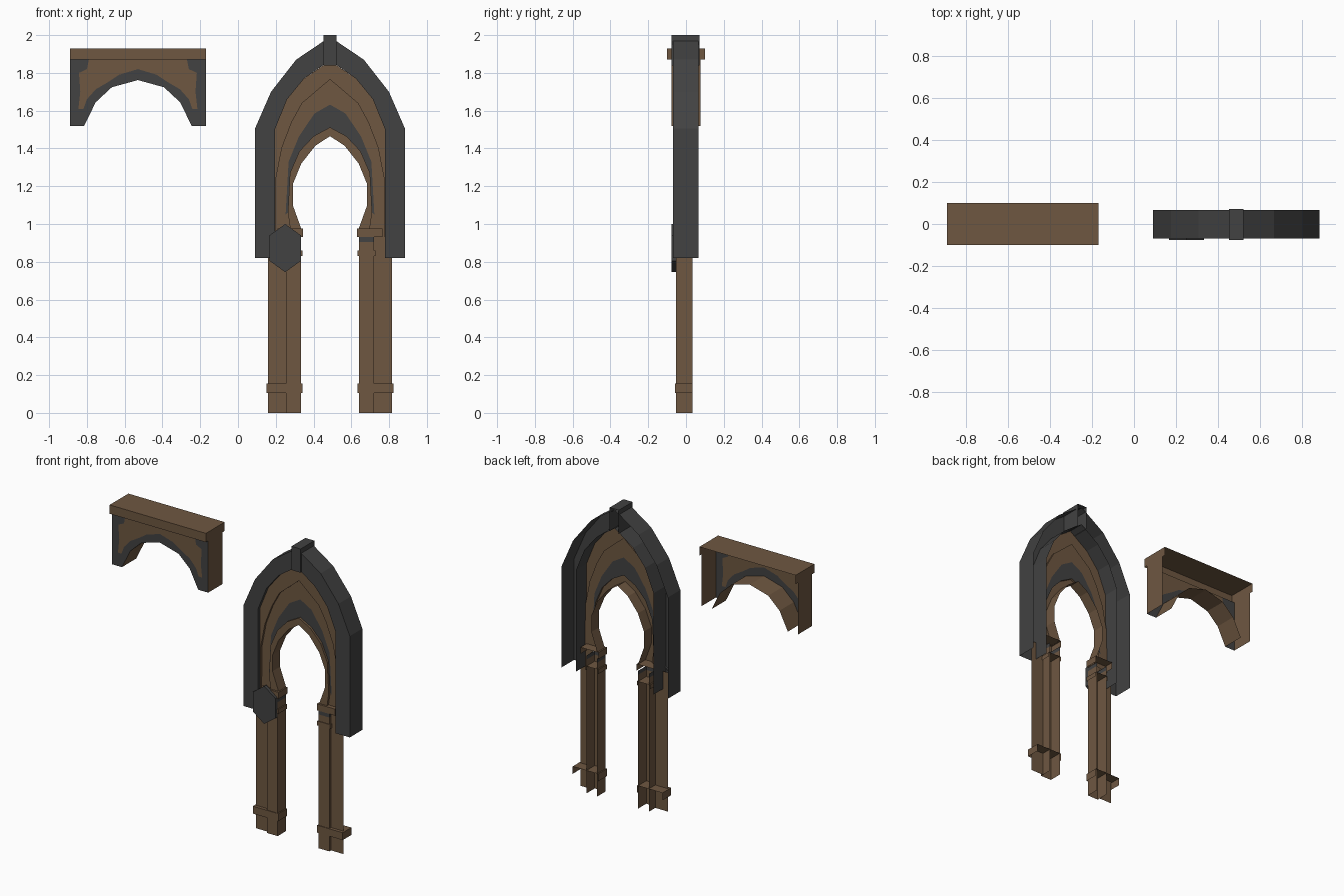
import bpy, bmesh

if "Cube" in bpy.data.objects:
    bpy.data.objects.remove(bpy.data.objects["Cube"])


def material(name, rgb):
    m = bpy.data.materials.new(name)
    m.diffuse_color = (*rgb, 1)
    m.use_nodes = True
    m.node_tree.nodes["Principled BSDF"].inputs["Base Color"].default_value = m.diffuse_color
    return m


BROWN, DARK = 0, 1
MATS = [material("brown stone", (0.158, 0.096, 0.053)),
        material("dark grey stone", (0.054, 0.054, 0.054))]
CX = 0.487      # axis of the pointed arch
BX = -0.53      # axis of the small bracket arch


def build(name, polys):
    """polys: list of (points, material slot)"""
    bm = bmesh.new()
    for pts, mat in polys:
        f = bm.faces.new([bm.verts.new(p) for p in pts])
        f.material_index = mat
    bmesh.ops.remove_doubles(bm, verts=bm.verts, dist=0.0005)
    bmesh.ops.recalc_face_normals(bm, faces=bm.faces)
    me = bpy.data.meshes.new(name)
    bm.to_mesh(me)
    bm.free()
    for m in MATS:
        me.materials.append(m)
    ob = bpy.data.objects.new(name, me)
    bpy.context.collection.objects.link(ob)
    return ob


def mirror(half, c):
    """complete a left half path across the vertical axis x = c"""
    return half + [(2 * c - x, z) for x, z in reversed(half[:-1])]


def plane(path, y):
    return [(x, y, z) for x, z in path]


def wall(path, y0, y1, mat):
    """sheet running from y0 to y1 along a front-view path"""
    return [([(a[0], y0, a[1]), (b[0], y0, b[1]), (b[0], y1, b[1]), (a[0], y1, a[1])], mat)
            for a, b in zip(path, path[1:])]


def ring(pa, ya, pb, yb, mat):
    """strip between two front-view paths with equal point counts"""
    out = []
    for i in range(len(pa) - 1):
        m = mat(i, len(pa) - 1) if callable(mat) else mat
        out.append(([(pa[i][0], ya, pa[i][1]), (pa[i + 1][0], ya, pa[i + 1][1]),
                     (pb[i + 1][0], yb, pb[i + 1][1]), (pb[i][0], yb, pb[i][1])], m))
    return out


def open_box(x0, x1, y0, y1, z0, z1, mat, sides="fulr"):
    """box with chosen faces: f front, u top, l left, r right"""
    faces = {
        "f": [(x0, y0, z0), (x1, y0, z0), (x1, y0, z1), (x0, y0, z1)],
        "u": [(x0, y0, z1), (x1, y0, z1), (x1, y1, z1), (x0, y1, z1)],
        "l": [(x0, y1, z0), (x0, y0, z0), (x0, y0, z1), (x0, y1, z1)],
        "r": [(x1, y0, z0), (x1, y1, z0), (x1, y1, z1), (x1, y0, z1)],
    }
    return [(faces[s], mat) for s in sides]


# --- small bracket arch: slab on top, open at the back -------------------
build("bracket_slab", open_box(-0.89, -0.17, -0.10, 0.10, 1.87, 1.93, BROWN))

soffit = [(-0.815, 1.52), (-0.753, 1.645), (-0.668, 1.724), (BX, 1.762)]
edge = [(BX, 1.82), (-0.63, 1.79), (-0.69, 1.75), (-0.753, 1.713), (-0.80, 1.66),
        (-0.818, 1.61), (-0.845, 1.61), (-0.835, 1.70), (-0.842, 1.80),
        (-0.80, 1.82), (-0.79, 1.87)]
polys = []
for s in (1, -1):
    flip = lambda pts: [(BX + s * (x - BX), z) for x, z in pts]
    polys.append((plane(flip([(-0.89, 1.87), (-0.89, 1.52)] + soffit + edge), -0.076), DARK))
    polys.append((plane(flip(edge + [(BX, 1.87)]), -0.076), BROWN))
    polys += wall(flip([(-0.89, 1.87), (-0.89, 1.52)]), -0.076, 0.076, BROWN)
polys += wall(mirror(soffit, BX), -0.076, 0.076, BROWN)
build("bracket_arch", polys)

# --- dark hood over the pointed arch --------------------------------------
outer = mirror([(0.09, 0.82), (0.09, 1.505), (0.175, 1.70), (0.308, 1.87),
                (0.456, 1.97), (CX, 1.985)], CX)
inner = mirror([(0.197, 0.82), (0.197, 1.505), (0.26, 1.66), (0.35, 1.77),
                (0.456, 1.845), (CX, 1.865)], CX)
build("hood", ring(outer, -0.068, inner, -0.068, DARK)
      + wall(outer, -0.068, 0.066, DARK) + wall(inner, -0.068, 0.066, DARK))

# keystone
key = open_box(CX - 0.034, CX + 0.034, -0.076, 0.072, 1.84, 2.0, DARK)
build("keystone", key)

# --- stepped brown infill with dark crescent ------------------------------
frame = mirror([(0.197, 0.93), (0.197, 1.236), (0.197, 1.505), (0.26, 1.66),
                (0.35, 1.77), (CX, 1.865)], CX)
step = mirror([(0.198, 0.93), (0.20, 1.236), (0.233, 1.405), (0.285, 1.54),
               (0.34, 1.64), (CX, 1.765)], CX)
crescent = mirror([(0.24, 0.94), (0.252, 1.05), (0.268, 1.33), (0.323, 1.464),
                   (0.405, 1.585), (CX, 1.632)], CX)
band = mirror([(0.28, 0.95), (0.264, 1.06), (0.275, 1.27), (0.325, 1.385),
               (0.40, 1.465), (CX, 1.512)], CX)
opening = mirror([(0.335, 0.975), (0.29, 1.10), (0.29, 1.21), (0.335, 1.32),
                  (0.41, 1.415), (CX, 1.465)], CX)
dark_top = lambda i, n: BROWN if i in (0, n - 1) else DARK
build("arch_infill",
      ring(frame, -0.045, step, -0.045, BROWN)
      + wall(step, -0.045, -0.03, BROWN)
      + ring(step, -0.03, crescent, -0.03, BROWN)
      + ring(crescent, -0.03, band, -0.03, dark_top)
      + wall(band, -0.03, -0.045, BROWN)
      + ring(band, -0.045, opening, -0.045, BROWN)
      + wall(opening, -0.045, 0.035, BROWN))

# --- columns, mirrored about the arch axis --------------------------------
for side, s in (("right", 1), ("left", -1)):
    def col(x0, x1, *rest):
        a, b = sorted((CX + s * (x0 - CX), CX + s * (x1 - CX)))
        return open_box(a, b, *rest)
    build(side + "_pilaster", col(0.72, 0.815, -0.035, 0.035, 0, 0.94, BROWN, "f"))
    build(side + "_shaft", col(0.64, 0.72, -0.053, 0.035, 0, 0.905, BROWN, "flr")
          + col(0.64, 0.72, -0.053, 0.035, 0.905, 0.932, DARK, "flr"))
    build(side + "_base_band", col(0.632, 0.823, -0.057, 0.035, 0.105, 0.155, BROWN))
    build(side + "_neck_ring", col(0.632, 0.728, -0.057, 0.035, 0.83, 0.86, BROWN))
    build(side + "_impost", col(0.63, 0.765, -0.058, 0.035, 0.932, 0.976, BROWN))

# --- hexagonal boss on the left -------------------------------------------
hexa = [(0.25, 1.0), (0.333, 0.94), (0.333, 0.805), (0.25, 0.745), (0.167, 0.805), (0.167, 0.94)]
build("hex_boss", [(plane(hexa, -0.077), DARK)] + wall(hexa + hexa[:1], -0.077, -0.053, DARK))
